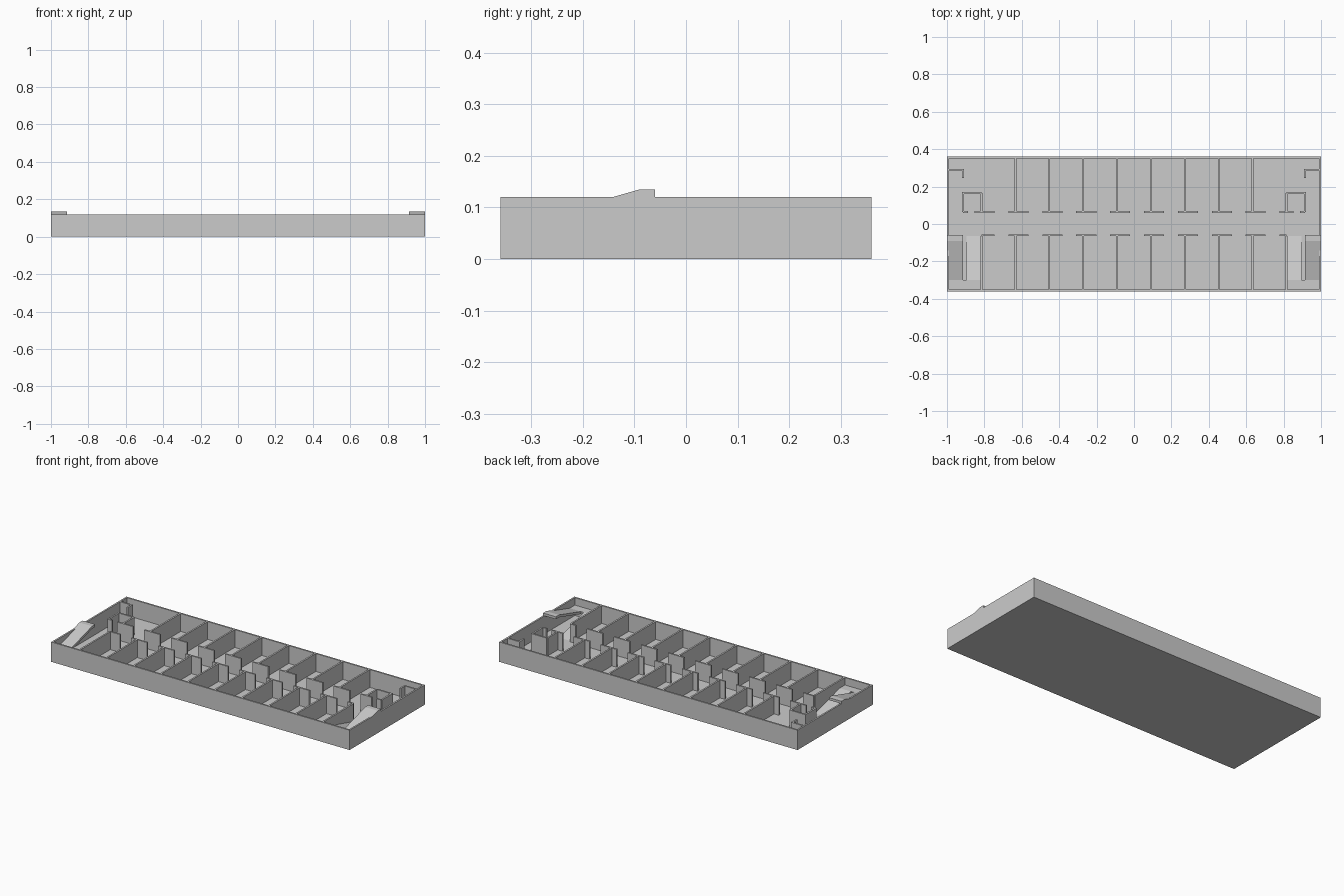
import bpy
import bmesh

cube = bpy.data.objects.get("Cube")
if cube:
    bpy.data.objects.remove(cube, do_unlink=True)

GREY = (0.6, 0.6, 0.6, 1.0)
mat = bpy.data.materials.new("concrete grey")
mat.use_nodes = True
mat.diffuse_color = GREY
mat.node_tree.nodes["Principled BSDF"].inputs["Base Color"].default_value = GREY

X, Y, H = 1.0, 0.36, 0.12     # half length, half depth, wall height
FLOOR, T = 0.012, 0.01        # floor and wall thickness
HALL = 0.065                  # half width of the corridor
BAY = 0.1812                  # room spacing


def finish(name, bm):
    bmesh.ops.recalc_face_normals(bm, faces=bm.faces)
    mesh = bpy.data.meshes.new(name)
    bm.to_mesh(mesh)
    bm.free()
    mesh.materials.append(mat)
    obj = bpy.data.objects.new(name, mesh)
    bpy.context.collection.objects.link(obj)


def box(name, x0, x1, y0, y1, z0=FLOOR, z1=H):
    bm = bmesh.new()
    bmesh.ops.create_cube(bm, size=1)
    for v in bm.verts:
        v.co.x = x1 if v.co.x > 0 else x0
        v.co.y = y1 if v.co.y > 0 else y0
        v.co.z = z1 if v.co.z > 0 else z0
    finish(name, bm)


def wall_x(name, x0, x1, y):
    box(name, min(x0, x1), max(x0, x1), y - T / 2, y + T / 2)


def wall_y(name, x, y0, y1):
    box(name, x - T / 2, x + T / 2, y0, y1)


def flight(name, x0, x1, profile):
    """Sweep a side profile of (y, z) points across x."""
    bm = bmesh.new()
    face = bm.faces.new([bm.verts.new((x0, y, z)) for y, z in profile])
    new = bmesh.ops.extrude_face_region(bm, geom=[face])["geom"]
    for v in new:
        if isinstance(v, bmesh.types.BMVert):
            v.co.x = x1
    finish(name, bm)


# Floor slab and outer shell
box("floor_slab", -X, X, -Y, Y, 0, FLOOR)
for s, side in ((-1, "front"), (1, "back")):
    ys = sorted((s * Y, s * (Y - T)))
    box(side + "_outer_wall", -X, X, ys[0], ys[1])
for s, side in ((-1, "right"), (1, "left")):
    xs = sorted((s * X, s * (X - T)))
    box(side + "_outer_wall", xs[0], xs[1], -Y + T, Y - T)

# Room partitions and the corridor walls with door gaps
for i in range(10):
    x = (i - 4.5) * BAY
    wall_y("front_partition", x, -Y + T, -HALL)
    if 0 < i < 9:
        wall_y("back_partition", x, HALL, Y - T)
    left_end = x if i == 0 else x - 0.037
    right_end = x if i == 9 else x + 0.07
    wall_x("front_corridor_wall", left_end, right_end, -HALL + T / 2)
    wall_x("back_corridor_wall", x - 0.037, x + 0.07 if i < 9 else x + 0.037, HALL)

for s, side in ((-1, "right"), (1, "left")):
    # Washroom walls in the back corners
    inner, outer = s * 4.5 * BAY, s * 0.915
    wall_y(side + "_washroom_inner_wall", inner, HALL, 0.165)
    wall_x(side + "_washroom_cross_wall", inner, outer, 0.165)
    wall_y(side + "_washroom_side_wall", outer, HALL, 0.17)
    wall_x(side + "_washroom_corner_wall", outer, s * (X - T), 0.29)
    wall_y(side + "_washroom_door_jamb", outer, 0.245, 0.295)
    wall_x(side + "_corridor_end_stub", outer, s * 0.888, HALL)

    # Switchback ramp: lower flight, landing, upper flight
    flight(side + "_lower_flight", s * 0.895, s * 0.82,
           [(-0.065, FLOOR), (-0.30, 0.075), (-0.30, 0.06), (-0.12, FLOOR)])
    xs = sorted((s * 0.82, s * (X - T)))
    box(side + "_landing", xs[0], xs[1], -Y + T, -0.30, 0.06, 0.075)
    flight(side + "_upper_flight", s * X, s * 0.915,
           [(-0.30, 0.075), (-0.09, 0.135), (-0.06, 0.135),
            (-0.06, 0.12), (-0.09, 0.12), (-0.30, 0.06)])
